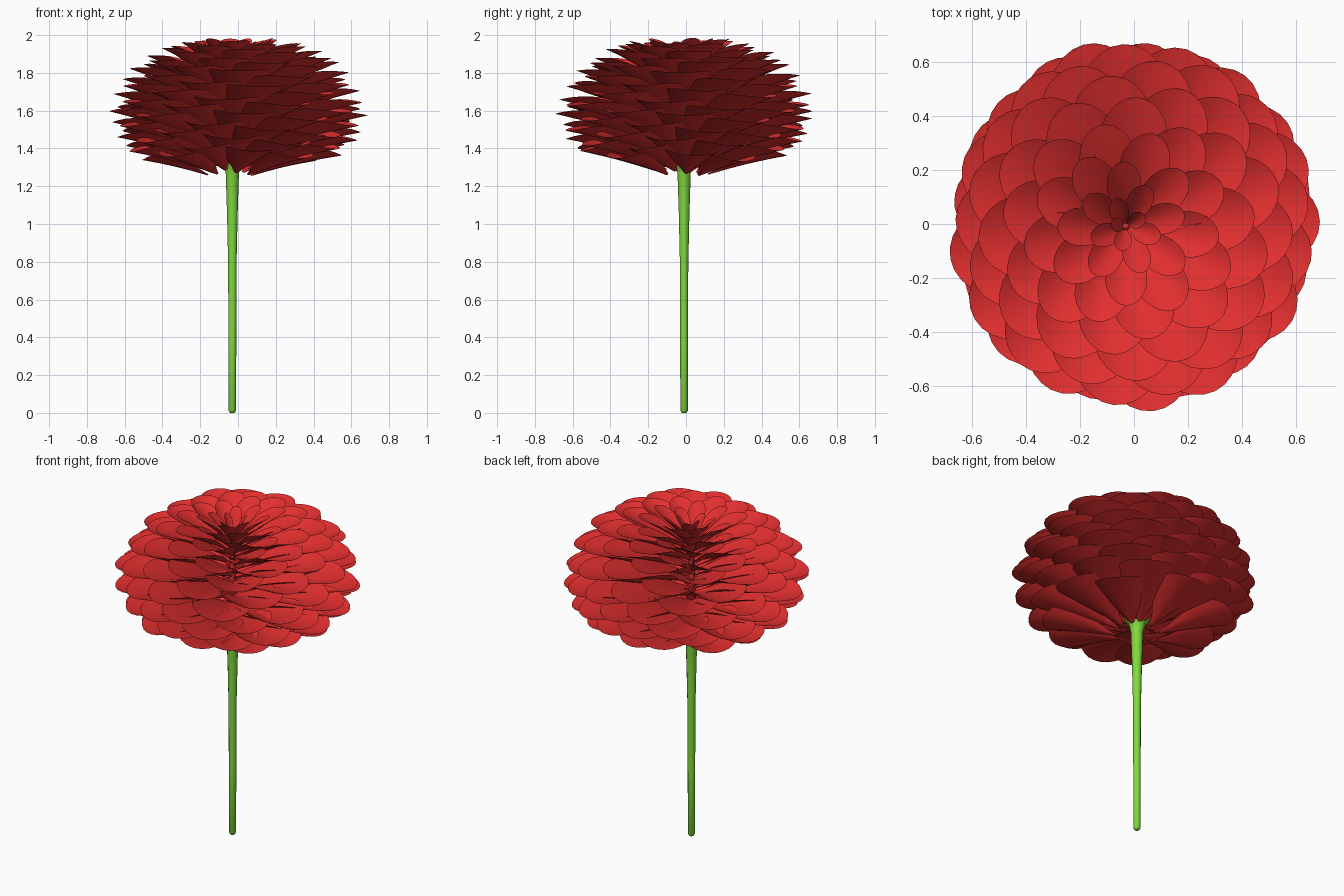
import bpy, bmesh, math, random
from mathutils import Vector

if "Cube" in bpy.data.objects:
    bpy.data.objects.remove(bpy.data.objects["Cube"])

random.seed(4)
AXIS = Vector((-0.03, -0.01, 0))      # stem and flower heart
GOLDEN = math.radians(137.508)
N_PETALS = 125


def material(name, rgb):
    m = bpy.data.materials.new(name)
    m.diffuse_color = (*rgb, 1)
    m.use_nodes = True
    m.node_tree.nodes["Principled BSDF"].inputs["Base Color"].default_value = m.diffuse_color
    return m


RED = material("petal red", (0.76, 0.028, 0.028))
GREEN = material("stem green", (0.22, 0.70, 0.045))


def finish(name, bm, mat):
    me = bpy.data.meshes.new(name)
    bm.to_mesh(me)
    bm.free()
    for p in me.polygons:
        p.use_smooth = True
    me.materials.append(mat)
    ob = bpy.data.objects.new(name, me)
    bpy.context.collection.objects.link(ob)
    return ob


def lathe(name, profile, mat, sides=12):
    """Surface of revolution around the flower axis from (radius, z) points."""
    bm = bmesh.new()
    rings = []
    for r, z in profile:
        rings.append([bm.verts.new(AXIS + Vector((r * math.cos(a), r * math.sin(a), z)))
                      for a in (2 * math.pi * i / sides for i in range(sides))])
    for lo, hi in zip(rings, rings[1:]):
        for i in range(sides):
            j = (i + 1) % sides
            bm.faces.new((lo[i], lo[j], hi[j], hi[i]))
    bm.faces.new(rings[0][::-1])
    bm.faces.new(rings[-1])
    return finish(name, bm, mat)


def lerp_table(table, t):
    for (t0, *a), (t1, *b) in zip(table, table[1:]):
        if t <= t1:
            k = (t - t0) / (t1 - t0)
            return [p + (q - p) * k for p, q in zip(a, b)]
    return table[-1][1:]


def half_width(s):
    """Narrow claw, broad round tip."""
    peak = 0.72
    if s < peak:
        k = s / peak
        return 0.08 + 0.92 * math.sin(k * math.pi / 2) ** 1.3
    return math.sqrt(max(0, 1 - ((s - peak) / (1 - peak)) ** 2))


def add_petal(bm, angle, tip_r, tip_z, base_r, base_z, width, rows=13, cols=8):
    out = Vector((math.cos(angle), math.sin(angle), 0))
    side = Vector((-out.y, out.x, 0))
    base = AXIS + out * base_r + Vector((0, 0, base_z))
    tip = out * tip_r + Vector((0, 0, tip_z)) + AXIS * max(0, 1 - tip_r / 0.5)
    along = tip - base
    up = along.cross(side).normalized()
    if up.z < 0:
        up = -up
    grid = []
    for i in range(rows):
        s = math.sin(i / (rows - 1) * math.pi / 2)   # rows gather at the tip
        w = width * half_width(s)
        bulge = 0.015 * along.length * math.sin(math.pi * s)
        line = []
        for j in range(cols + 1):
            u = 2 * j / cols - 1
            cup = 0.24 * width * (u * w / width) ** 2 + w * 0.45 * u * u * (1 - s)
            line.append(bm.verts.new(base + along * s + side * (u * w) + up * (cup + bulge)))
        grid.append(line)
    for a, b in zip(grid, grid[1:]):
        for j in range(cols):
            bm.faces.new((a[j], b[j], b[j + 1], a[j + 1]))


# Petal spiral: t, tip radius, tip height, base radius, base height, half width
SPIRAL = [(0.00, 0.50, 1.34, 0.13, 1.255, 0.145), (0.06, 0.58, 1.38, 0.12, 1.27, 0.155),
          (0.20, 0.665, 1.48, 0.06, 1.33, 0.17), (0.36, 0.695, 1.60, 0.03, 1.41, 0.175),
          (0.50, 0.655, 1.72, 0.02, 1.51, 0.17), (0.63, 0.57, 1.83, 0.02, 1.61, 0.155),
          (0.75, 0.46, 1.915, 0.01, 1.70, 0.125), (0.86, 0.33, 1.965, 0.01, 1.765, 0.087),
          (0.94, 0.19, 1.98, 0.005, 1.79, 0.052), (1.00, 0.06, 1.95, 0.005, 1.80, 0.027)]
bm = bmesh.new()
for n in range(N_PETALS):
    tip_r, tip_z, base_r, base_z, width = lerp_table(SPIRAL, n / (N_PETALS - 1))
    add_petal(bm, math.radians(38) + n * GOLDEN, tip_r * random.uniform(0.98, 1.01),
              tip_z + random.uniform(-0.01, 0.01), base_r, base_z, width)
bmesh.ops.remove_doubles(bm, verts=bm.verts, dist=1e-5)
finish("petals", bm, RED)

# Slim core that carries the petals, ending in a tiny bud
lathe("flower_core", [(0.03, 1.40), (0.02, 1.6), (0.012, 1.80), (0.014, 1.85), (0.005, 1.87)],
      RED, 8)

# Stem flaring into the cup under the flower
lathe("stem", [(0.012, 0), (0.02, 0.012), (0.021, 0.4), (0.022, 0.78), (0.028, 1.05),
               (0.035, 1.27), (0.05, 1.33), (0.085, 1.36), (0.13, 1.385),
               (0.10, 1.395), (0.03, 1.40)], GREEN)
